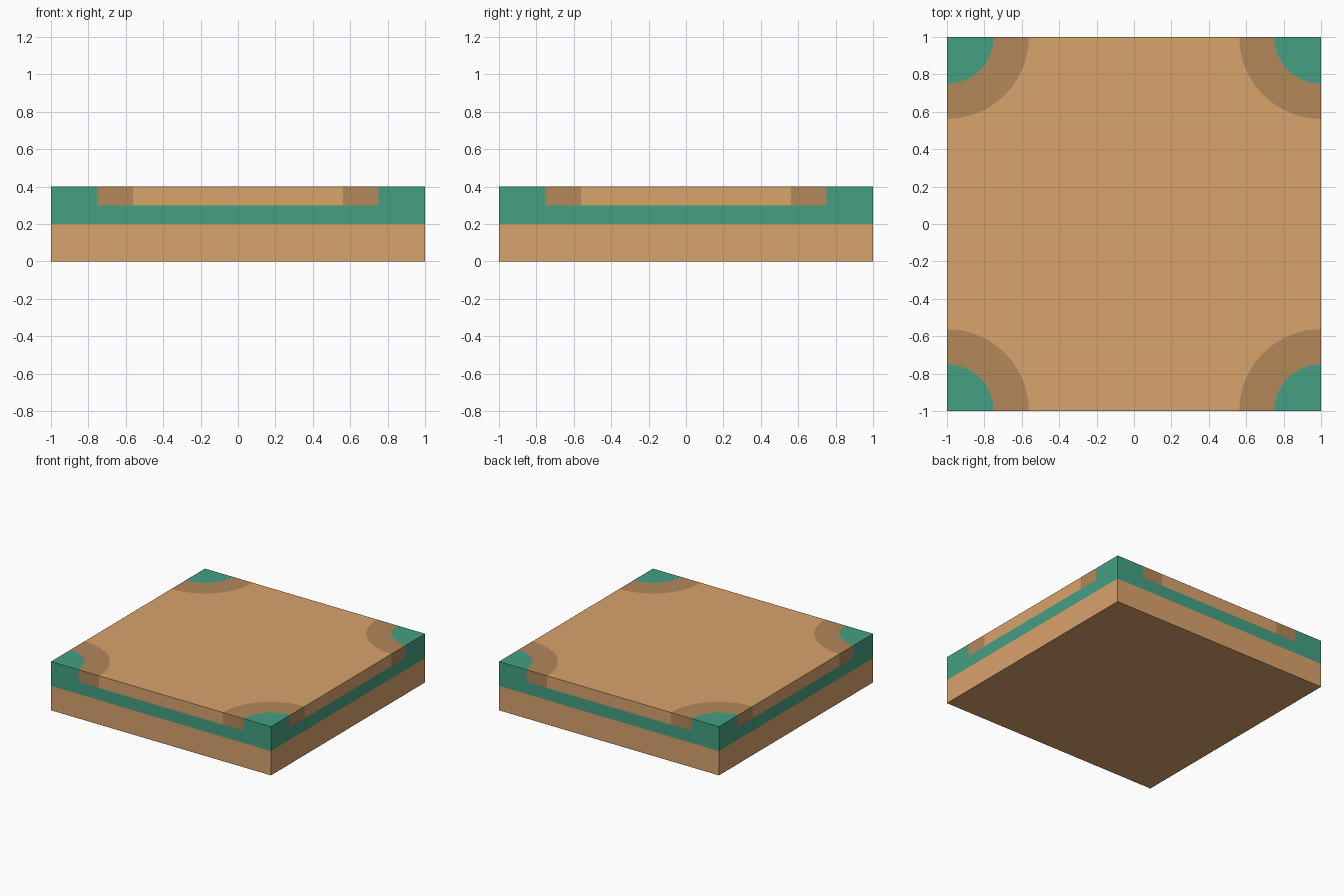
import bpy, bmesh
from math import sin, cos, pi

if "Cube" in bpy.data.objects:
    bpy.data.objects.remove(bpy.data.objects["Cube"])

SEG = 32                       # steps per quarter circle
R_POST, R_RING = 0.25, 0.4375  # radii measured from each corner


def material(name, rgb):
    m = bpy.data.materials.new(name)
    m.diffuse_color = (*rgb, 1)
    m.use_nodes = True
    m.node_tree.nodes["Principled BSDF"].inputs["Base Color"].default_value = m.diffuse_color
    return m


TAN = material("tan", (0.694, 0.366, 0.150))
BROWN = material("brown", (0.453, 0.243, 0.102))
GREEN = material("green", (0.058, 0.352, 0.227))


def prism(name, outline, z0, z1, mat):
    """Extrude a counter-clockwise outline from z0 up to z1."""
    bm = bmesh.new()
    face = bm.faces.new([bm.verts.new((x, y, z0)) for x, y in outline])
    ext = bmesh.ops.extrude_face_region(bm, geom=[face], use_keep_orig=True)
    top = [v for v in ext["geom"] if isinstance(v, bmesh.types.BMVert)]
    bmesh.ops.translate(bm, verts=top, vec=(0, 0, z1 - z0))
    bmesh.ops.recalc_face_normals(bm, faces=bm.faces)
    me = bpy.data.meshes.new(name)
    bm.to_mesh(me)
    bm.free()
    me.materials.append(mat)
    ob = bpy.data.objects.new(name, me)
    bpy.context.collection.objects.link(ob)
    return ob


def arc(k, r):
    """Inward quarter arc around corner k (0 = +x+y, then counter-clockwise)."""
    cx, cy = CORNERS[k]
    start = pi + k * pi / 2
    return [(cx + r * cos(start + i / SEG * pi / 2),
             cy + r * sin(start + i / SEG * pi / 2)) for i in range(SEG + 1)]


CORNERS = [(1, 1), (-1, 1), (-1, -1), (1, -1)]

# Lower slab and coloured middle layer
prism("base_slab", CORNERS, 0, 0.2, TAN)
prism("middle_layer", CORNERS, 0.2, 0.3, GREEN)

# Top panel: square with a round bite at every corner
panel = []
for k in range(4):
    panel += arc(k, R_RING)[::-1]
prism("top_panel", panel, 0.3, 0.4, TAN)

# Corner posts and the darker rings around them
for k, corner in enumerate(CORNERS):
    prism(f"corner_post_{k + 1}", [corner] + arc(k, R_POST), 0.3, 0.4, GREEN)
    prism(f"corner_ring_{k + 1}", arc(k, R_RING) + arc(k, R_POST)[::-1], 0.3, 0.4, BROWN)
